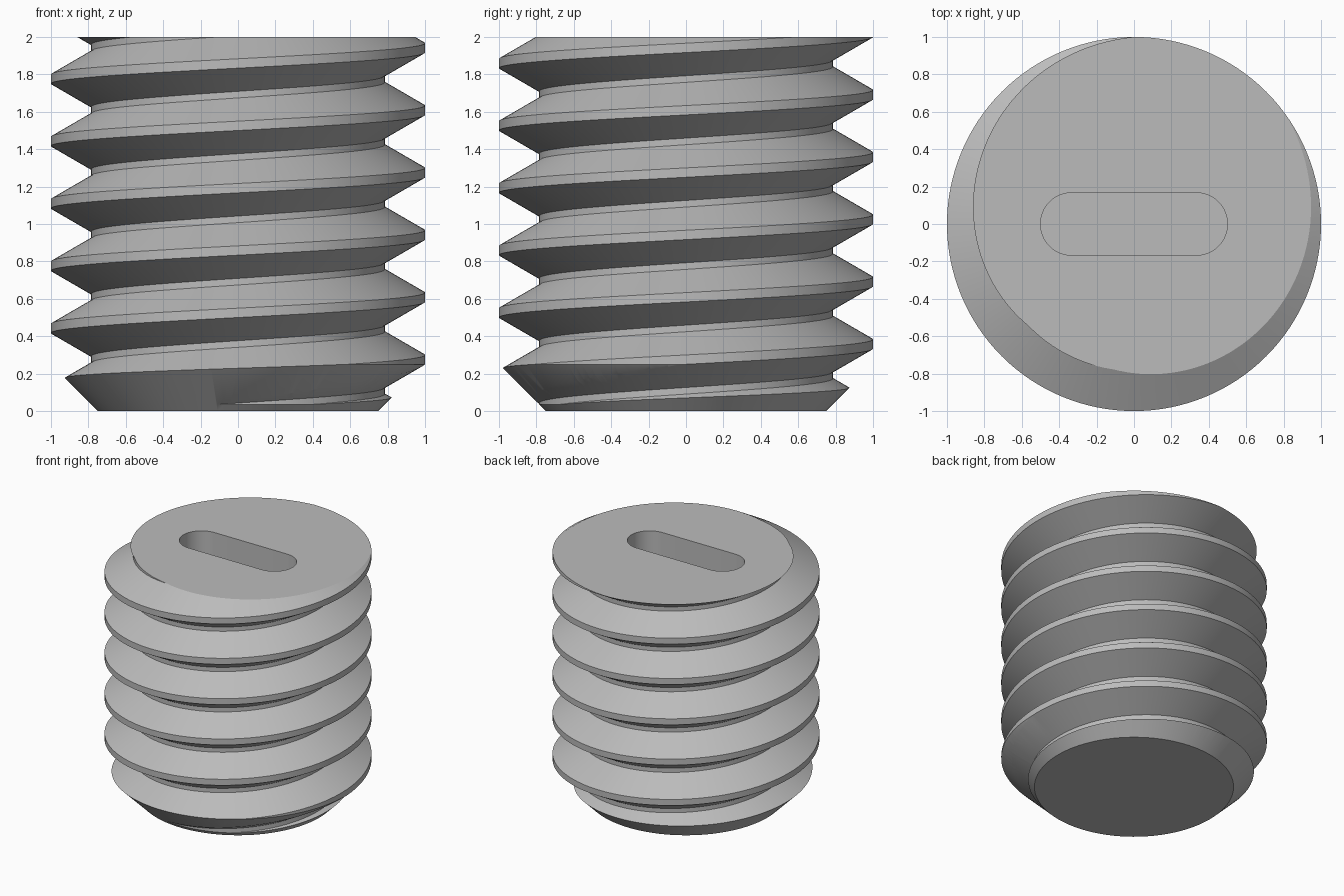
import bpy
import bmesh
from math import pi, cos, sin, radians
from mathutils import Vector

if "Cube" in bpy.data.objects:
    bpy.data.objects.remove(bpy.data.objects["Cube"], do_unlink=True)

SEG = 128                    # steps per turn
PITCH = 1 / 3
CREST, ROOT = 1.0, 0.785     # thread radii
HALF_CREST = 0.025           # half height of the flat crest
FLANK = (CREST - ROOT) * 0.577
START = 0.275                # crest height on the +x side
HEIGHT = 2.0
SLOT_DEPTH = 0.5

steel = bpy.data.materials.new("grey steel")
steel.use_nodes = True
steel.diffuse_color = (0.5, 0.5, 0.5, 1)
steel.node_tree.nodes["Principled BSDF"].inputs["Base Color"].default_value = (0.5, 0.5, 0.5, 1)


def add_object(name, bm):
    bmesh.ops.recalc_face_normals(bm, faces=bm.faces)
    mesh = bpy.data.meshes.new(name)
    bm.to_mesh(mesh)
    bm.free()
    mesh.materials.append(steel)
    obj = bpy.data.objects.new(name, mesh)
    bpy.context.collection.objects.link(obj)
    return obj


def threaded_rod():
    """Sweep one thread profile along a helix, then trim it flat at both ends."""
    bm = bmesh.new()
    profile = [(ROOT, -HALF_CREST - FLANK), (CREST, -HALF_CREST),
               (CREST, HALF_CREST), (ROOT, HALF_CREST + FLANK),
               (ROOT, PITCH - HALF_CREST - FLANK)]
    previous = None
    for i in range(-3 * SEG, 7 * SEG + 1):
        a = 2 * pi * i / SEG
        row = [bm.verts.new((r * cos(a), r * sin(a), START + dz + PITCH * i / SEG))
               for r, dz in profile]
        if previous:
            for j in range(len(profile) - 1):
                bm.faces.new((previous[j], row[j], row[j + 1], previous[j + 1]))
        previous = row
    bmesh.ops.remove_doubles(bm, verts=bm.verts, dist=1e-4)
    for z, direction in ((-0.15, -1), (HEIGHT + 0.1, 1)):
        cut = bmesh.ops.bisect_plane(
            bm, geom=bm.verts[:] + bm.edges[:] + bm.faces[:], dist=1e-6,
            plane_co=(0, 0, z), plane_no=(0, 0, direction), clear_outer=True)
        rim = [e for e in cut["geom_cut"] if isinstance(e, bmesh.types.BMEdge)]
        bmesh.ops.edgeloop_fill(bm, edges=rim)
    return add_object("threaded_screw", bm)


def stack_rings(name, rings):
    """Closed solid through a stack of equal-length outlines."""
    bm = bmesh.new()
    loops = [[bm.verts.new(p) for p in ring] for ring in rings]
    for low, high in zip(loops, loops[1:]):
        for k in range(len(low)):
            n = (k + 1) % len(low)
            bm.faces.new((low[k], low[n], high[n], high[k]))
    bm.faces.new(loops[0][::-1])
    bm.faces.new(loops[-1])
    return add_object(name, bm)


def circle(r, z):
    return [Vector((r * cos(2 * pi * k / SEG), r * sin(2 * pi * k / SEG), z))
            for k in range(SEG)]


def stadium(half_length, r, z, n=24):
    points = []
    for side in (1, -1):
        for k in range(n + 1):
            a = -pi / 2 + pi * k / n
            points.append(Vector((side * (half_length - r + r * cos(a)),
                                  side * r * sin(a), z)))
    return points


def apply_boolean(target, cutter, operation):
    cutter.hide_render = True
    mod = target.modifiers.new(operation, "BOOLEAN")
    mod.operation = operation
    mod.solver = "EXACT"
    mod.object = cutter
    bpy.context.view_layer.objects.active = target
    bpy.ops.object.modifier_apply(modifier=mod.name)
    bpy.data.objects.remove(cutter, do_unlink=True)


screw = threaded_rod()

# Chamfered tip and flat top
envelope = stack_rings("envelope_cutter", [circle(0.75, 0), circle(1.15, 0.4),
                                           circle(1.15, HEIGHT)])
apply_boolean(screw, envelope, "INTERSECT")

# Rounded driver slot in the top
slot = stack_rings("slot_cutter", [stadium(0.5, 0.167, HEIGHT - SLOT_DEPTH),
                                   stadium(0.5, 0.167, HEIGHT + 0.2)])
apply_boolean(screw, slot, "DIFFERENCE")

# Smooth thread with sharp ridges
bpy.ops.object.select_all(action="DESELECT")
screw.select_set(True)
bpy.context.view_layer.objects.active = screw
bpy.ops.object.shade_smooth_by_angle(angle=radians(30))
